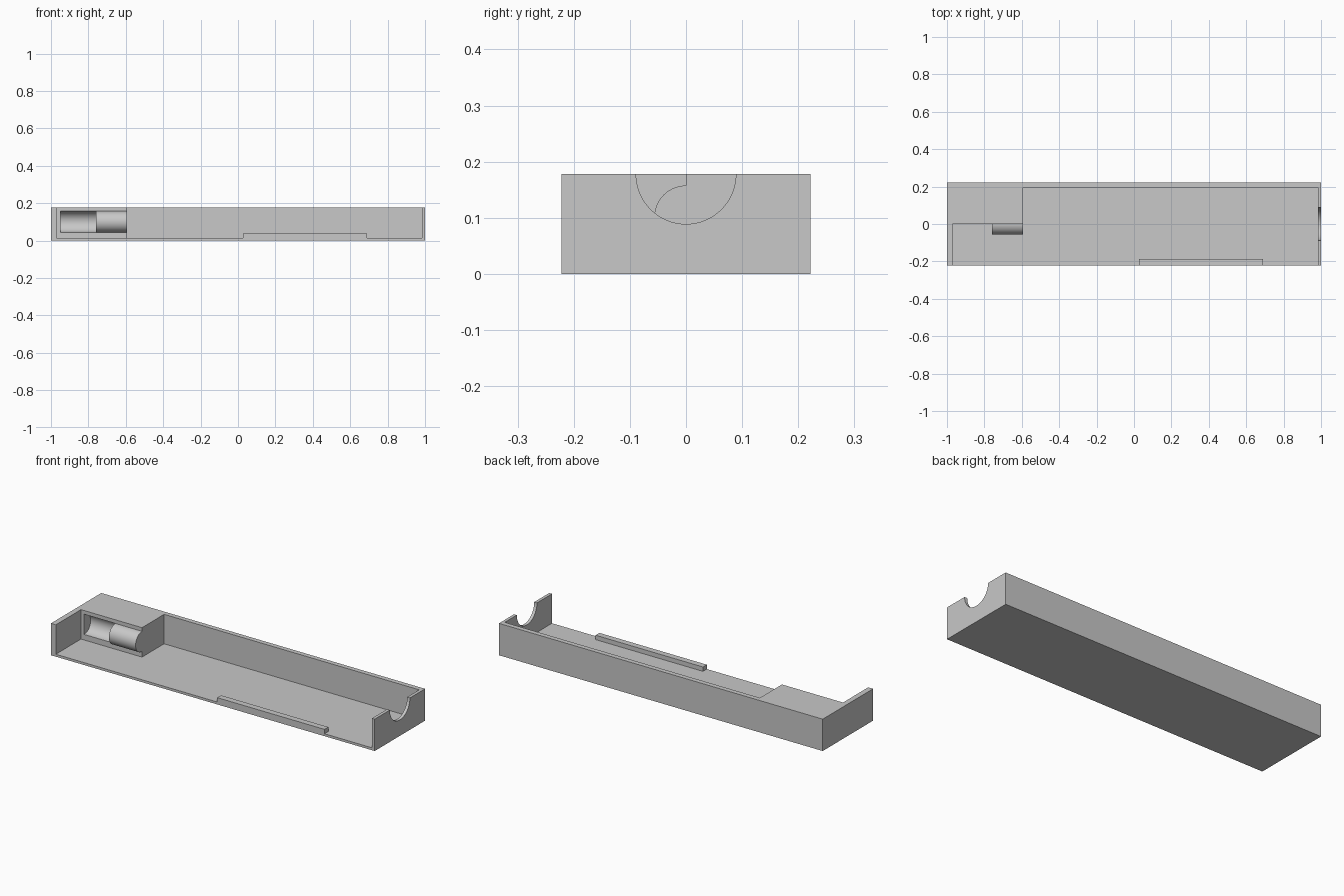
import bpy
import bmesh
from math import cos, sin, pi

cube = bpy.data.objects.get("Cube")
if cube:
    bpy.data.objects.remove(cube, do_unlink=True)

# Main dimensions
X = 1.0            # half length
Y = 0.222          # half width
H = 0.178          # height
FLOOR = 0.0135     # floor thickness
LEFT_IN, RIGHT_IN = 0.983, -0.97   # inner faces of the end walls
BLOCK_END = -0.593
BACK_IN = 0.195

grey = bpy.data.materials.new("plain grey")
grey.use_nodes = True
colour = (0.58, 0.58, 0.58, 1)
grey.diffuse_color = colour
grey.node_tree.nodes["Principled BSDF"].inputs["Base Color"].default_value = colour


def extrude(name, profile, x0, x1):
    """Extrude a (y, z) outline along x."""
    bm = bmesh.new()
    face = bm.faces.new([bm.verts.new((x0, y, z)) for y, z in profile])
    result = bmesh.ops.extrude_face_region(bm, geom=[face])
    verts = [v for v in result["geom"] if isinstance(v, bmesh.types.BMVert)]
    bmesh.ops.translate(bm, verts=verts, vec=(x1 - x0, 0, 0))
    bmesh.ops.recalc_face_normals(bm, faces=bm.faces)
    mesh = bpy.data.meshes.new(name)
    bm.to_mesh(mesh)
    bm.free()
    mesh.materials.append(grey)
    obj = bpy.data.objects.new(name, mesh)
    bpy.context.collection.objects.link(obj)
    bpy.ops.object.select_all(action="DESELECT")
    obj.select_set(True)
    bpy.context.view_layer.objects.active = obj
    bpy.ops.object.shade_smooth_by_angle(angle=pi / 6)
    return obj


def rect(y0, y1, z0, z1):
    return [(y0, z0), (y1, z0), (y1, z1), (y0, z1)]


def arc(cy, cz, r, a0, a1, n=32):
    angles = [a0 + (a1 - a0) * i / n for i in range(n + 1)]
    return [(cy + r * cos(a), cz + r * sin(a)) for a in angles]


# Tray: floor, back wall and the closed end
extrude("floor", rect(-Y, Y, 0, FLOOR), RIGHT_IN, LEFT_IN)
extrude("back_wall", rect(BACK_IN, Y, FLOOR, H), BLOCK_END, LEFT_IN)
extrude("right_end_wall", rect(-Y, Y, 0, H), -X, RIGHT_IN)

# Opposite end with a half-round notch in its top edge
notch = arc(0, H, 0.089, 0, -pi)
extrude("left_end_wall", [(-Y, 0), (Y, 0), (Y, H)] + notch + [(-Y, H)], LEFT_IN, X)

# Low lip on the open front edge
extrude("front_lip", rect(-Y, -0.188, FLOOR, 0.038), 0.027, 0.69)

# Corner block: plain strip, hollow half-round, then raised half-round
R, CZ = 0.0565, 0.101
block_back = [(0, FLOOR), (Y, FLOOR), (Y, H), (0, H)]
extrude("corner_block_side", block_back, RIGHT_IN, -0.95)
extrude("corner_block_hollow", block_back + arc(0, CZ, R, pi / 2, -pi / 2),
        -0.95, -0.758)
extrude("corner_block_peg", block_back + arc(0, CZ, R, pi / 2, 3 * pi / 2),
        -0.758, BLOCK_END)
